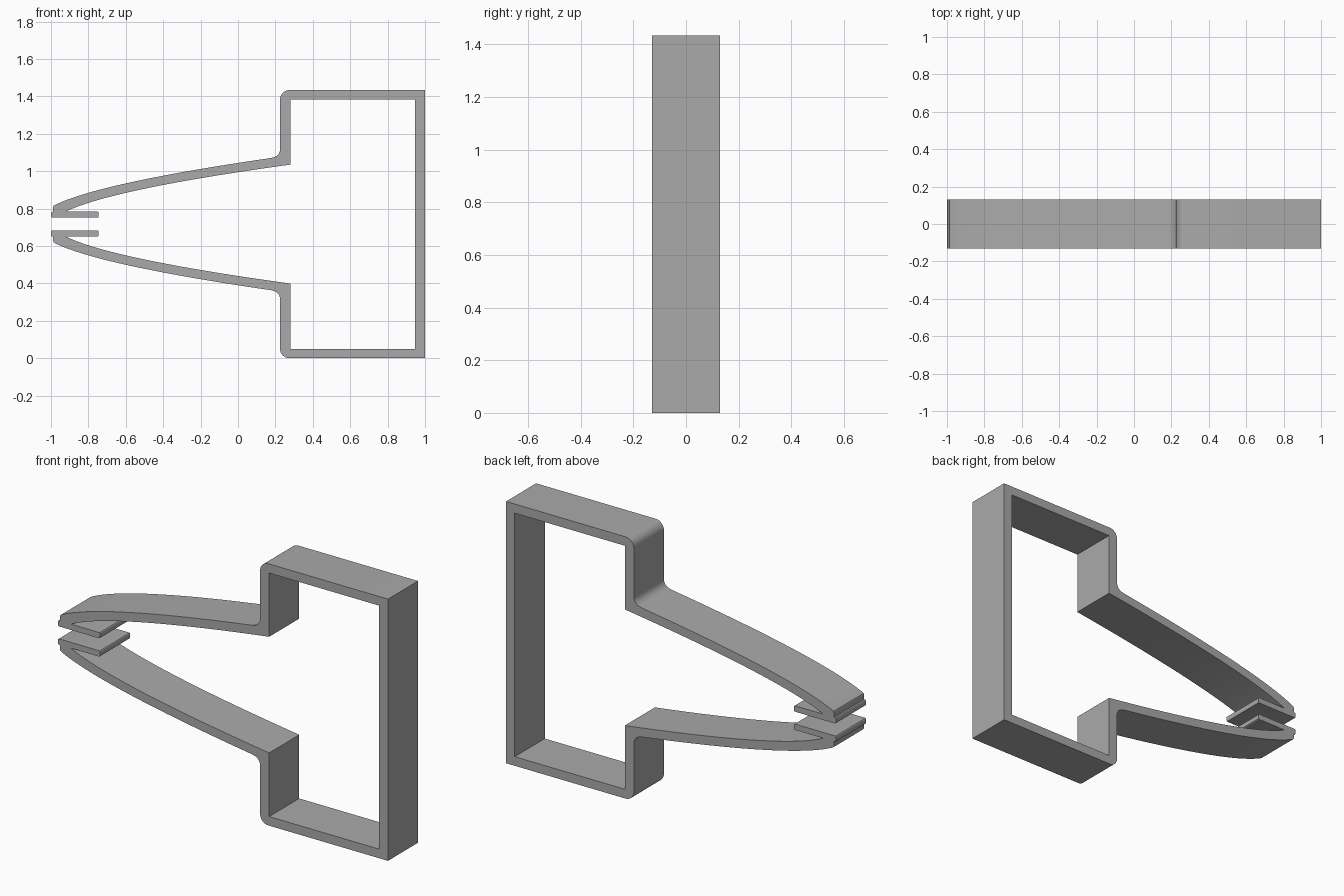
import bpy, bmesh, math
from mathutils import Vector

cube = bpy.data.objects.get("Cube")
if cube:
    bpy.data.objects.remove(cube)

MID, DEPTH = 0.717, 0.13      # mirror height, half thickness

grey = bpy.data.materials.new("plain grey")
grey.use_nodes = True
grey.diffuse_color = (0.4, 0.4, 0.4, 1)
grey.node_tree.nodes["Principled BSDF"].inputs["Base Color"].default_value = (0.4, 0.4, 0.4, 1)


def bezier(a, c, b, n):
    a, c, b = Vector(a), Vector(c), Vector(b)
    return [a * (1 - t) ** 2 + c * 2 * t * (1 - t) + b * t * t
            for t in (i / n for i in range(n + 1))]


def arc(cx, cz, r, start, end, n=8):
    return [Vector((cx + r * math.cos(math.radians(start + (end - start) * i / n)),
                    cz + r * math.sin(math.radians(start + (end - start) * i / n))))
            for i in range(n + 1)]


# Upper half of the wall outline, as (x, height above the mirror line)
outline = [Vector((1, 0)), Vector((1, 0.717))]
outline += arc(0.275, 0.667, 0.05, 90, 180)                       # outer shoulder
outline += arc(0.18, 0.401, 0.045, 0, -82)                        # fillet at the arm
outline += bezier((0.18, 0.354), (-0.73, 0.222), (-0.975, 0.104), 28)
outline += arc(-0.968, 0.088, 0.02, 150, 180, 3)                  # nose
outline += [Vector((-0.988, 0.066))]
outline += arc(-0.993, 0.059, 0.007, 90, 180, 3)                  # lip
outline += arc(-0.993, 0.041, 0.007, 180, 270, 3)
outline += arc(-0.752, 0.041, 0.007, -90, 0, 3)
outline += arc(-0.752, 0.059, 0.007, 0, 90, 3)
outline += bezier((-0.922, 0.066), (-0.68, 0.186), (0.28, 0.318), 28)
outline += [Vector((0.28, 0.667)), Vector((0.947, 0.667)), Vector((0.947, 0))]


def half_wall(name, sign):
    bm = bmesh.new()
    verts = [bm.verts.new((p.x, -DEPTH, MID + sign * p.y)) for p in outline]
    face = bm.faces.new(verts)
    out = bmesh.ops.extrude_face_region(bm, geom=[face])
    moved = [v for v in out["geom"] if isinstance(v, bmesh.types.BMVert)]
    bmesh.ops.translate(bm, verts=moved, vec=(0, 2 * DEPTH, 0))
    # Open the seam so the two halves join as one wall
    seam = [f for f in bm.faces if all(abs(v.co.z - MID) < 1e-5 for v in f.verts)]
    bmesh.ops.delete(bm, geom=seam, context='FACES')
    bmesh.ops.recalc_face_normals(bm, faces=bm.faces)
    mesh = bpy.data.meshes.new(name)
    bm.to_mesh(mesh)
    bm.free()
    mesh.materials.append(grey)
    obj = bpy.data.objects.new(name, mesh)
    bpy.context.collection.objects.link(obj)
    return obj


upper = half_wall("cutter_wall", 1)
lower = half_wall("lower_wall", -1)

# Join both halves into one continuous wall and weld the seam
bpy.ops.object.select_all(action='DESELECT')
upper.select_set(True)
lower.select_set(True)
bpy.context.view_layer.objects.active = upper
bpy.ops.object.join()
bm = bmesh.new()
bm.from_mesh(upper.data)
bmesh.ops.remove_doubles(bm, verts=bm.verts, dist=0.0002)
bmesh.ops.dissolve_limit(bm, angle_limit=0.001, verts=bm.verts, edges=bm.edges)
bmesh.ops.recalc_face_normals(bm, faces=bm.faces)
bm.to_mesh(upper.data)
bm.free()
bpy.ops.object.shade_smooth_by_angle(angle=math.radians(30))
